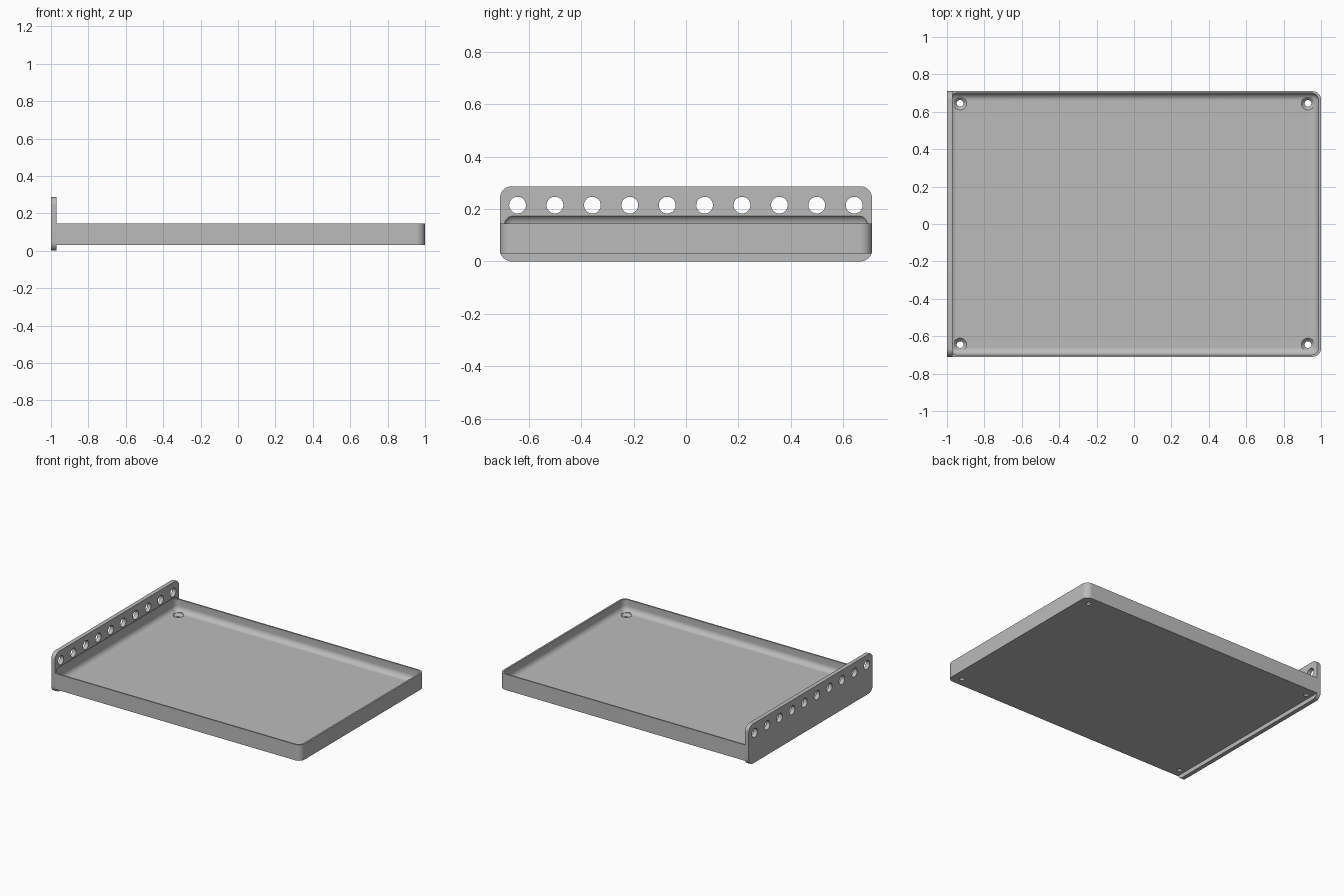
import bpy, bmesh
from math import radians
from mathutils import Matrix, Vector

cube = bpy.data.objects.get("Cube")
if cube:
    bpy.data.objects.remove(cube, do_unlink=True)

GREY = (0.5, 0.5, 0.5, 1)
grey = bpy.data.materials.new("plain grey")
grey.use_nodes = True
grey.diffuse_color = GREY
grey.node_tree.nodes["Principled BSDF"].inputs["Base Color"].default_value = GREY


def finish(name, bm):
    bmesh.ops.recalc_face_normals(bm, faces=bm.faces)
    mesh = bpy.data.meshes.new(name)
    bm.to_mesh(mesh)
    bm.free()
    mesh.materials.append(grey)
    obj = bpy.data.objects.new(name, mesh)
    bpy.context.collection.objects.link(obj)
    return obj


def rounded_box(name, low, high, radius, keep):
    """Box between two corners, with the edges chosen by keep() rounded."""
    low, high = Vector(low), Vector(high)
    bm = bmesh.new()
    bmesh.ops.create_cube(bm, size=1)
    for v in bm.verts:
        v.co = Vector([(a + b) / 2 + c * (b - a) for a, b, c in zip(low, high, v.co)])
    edges = [e for e in bm.edges if keep(e.verts[0].co, e.verts[1].co)]
    bmesh.ops.bevel(bm, geom=edges, offset=radius, segments=10, profile=0.5, affect='EDGES')
    return finish(name, bm)


def lathe(name, profile, place):
    """Solid of revolution about z from (radius, height) points."""
    bm = bmesh.new()
    verts = [bm.verts.new((r, 0, z)) for r, z in profile]
    edges = [bm.edges.new(pair) for pair in zip(verts, verts[1:])]
    bmesh.ops.spin(bm, geom=verts + edges, cent=(0, 0, 0), axis=(0, 0, 1),
                   angle=radians(360), steps=32)
    bmesh.ops.remove_doubles(bm, verts=bm.verts, dist=1e-5)
    bmesh.ops.transform(bm, matrix=place, verts=bm.verts)
    return finish(name, bm)


def cut(obj, cutters):
    bpy.context.view_layer.objects.active = obj
    for c in cutters:
        c.hide_render = True
        mod = obj.modifiers.new("cut", 'BOOLEAN')
        mod.operation, mod.solver, mod.object = 'DIFFERENCE', 'EXACT', c
        bpy.ops.object.modifier_apply(modifier=mod.name)


# Tray body, rounded at the two free corners
tray = rounded_box("tray", (-0.97, -0.71, 0.03), (1, 0.71, 0.145), 0.045,
                   lambda a, b: a.x > 0 and b.x > 0 and abs(a.z - b.z) > 0.01)

# Upright end plate with rounded corners
plate = rounded_box("end_plate", (-1, -0.71, 0), (-0.97, 0.71, 0.287), 0.045,
                    lambda a, b: abs(a.x - b.x) > 0.01)

# Soft-edged basin, which also hollows the end plate slightly
basin = rounded_box("basin_cutter", (-0.988, -0.7, 0.06), (0.988, 0.7, 0.18), 0.04,
                    lambda a, b: True)

# Countersunk screw holes in the floor corners
screw = [(0, 0), (0.018, 0), (0.018, 0.042), (0.035, 0.06), (0.035, 0.12), (0, 0.12)]
screws = [lathe("screw_cutter", screw, Matrix.Translation((0.93 * sx, 0.645 * sy, 0)))
          for sx in (-1, 1) for sy in (-1, 1)]

# Row of round holes along the end plate
pin = [(0, -0.05), (0.032, -0.05), (0.032, 0.05), (0, 0.05)]
pins = [lathe("hole_cutter", pin,
              Matrix.Translation((-0.985, -0.643 + i * 0.1428, 0.215))
              @ Matrix.Rotation(radians(90), 4, 'Y')) for i in range(10)]

cut(tray, [basin] + screws)
cut(plate, [basin] + pins)
for helper in [basin] + screws + pins:
    bpy.data.objects.remove(helper, do_unlink=True)

# Smooth the fillets and holes, keep the corners crisp
bpy.ops.object.select_all(action='DESELECT')
for obj in (tray, plate):
    obj.select_set(True)
bpy.context.view_layer.objects.active = tray
bpy.ops.object.shade_smooth_by_angle(angle=radians(30))
